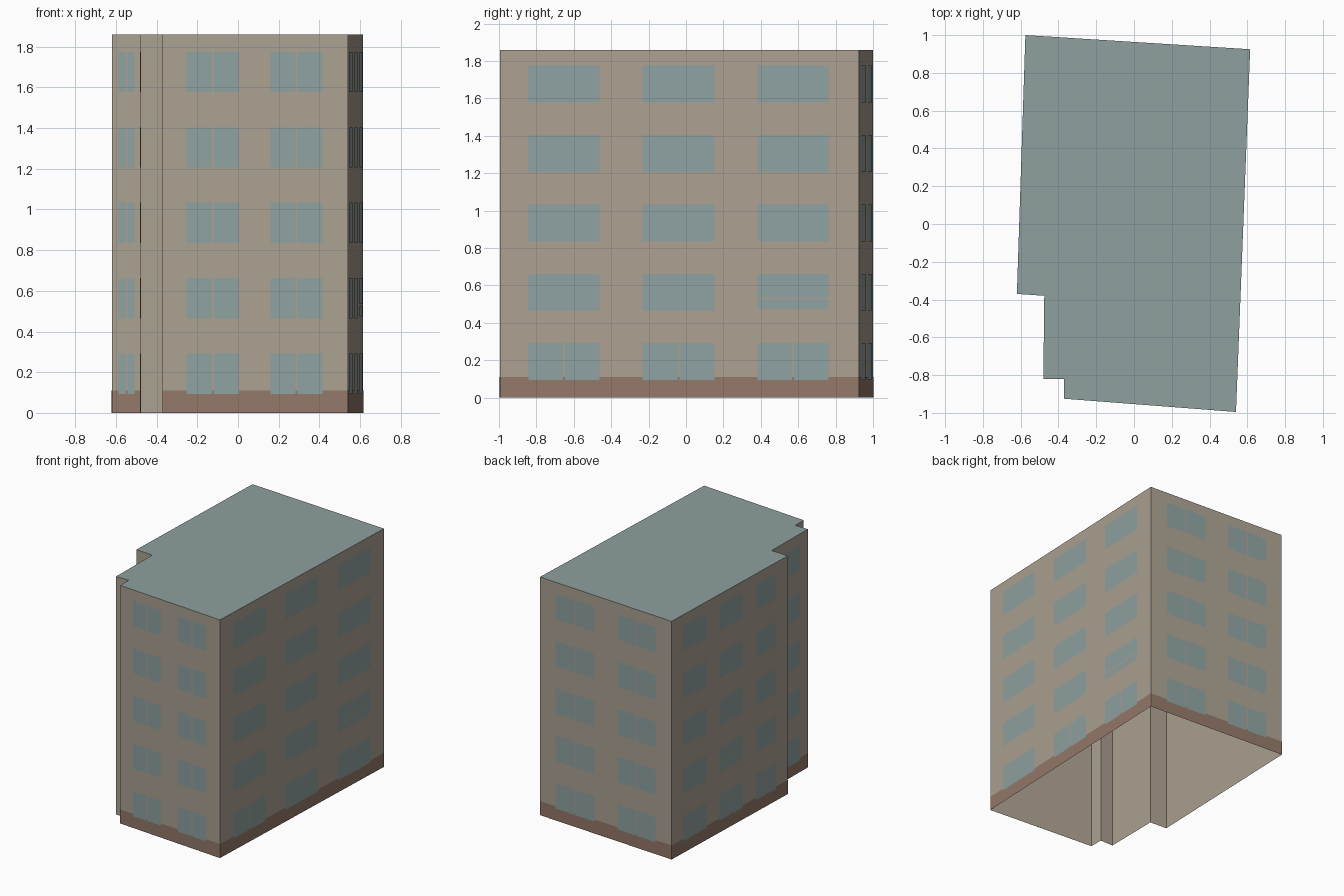
import bpy
import bmesh
from mathutils import Vector

cube = bpy.data.objects.get("Cube")
if cube:
    bpy.data.objects.remove(cube, do_unlink=True)

HEIGHT = 1.86
BASE_HEIGHT = 0.11
FLOOR_STEP = 0.371
WINDOW_HEIGHT = 0.197
FIRST_SILL = 0.094
GAP = 0.01


def material(name, rgb):
    """Flat material from 8-bit display values, stored as linear."""
    linear = [((c / 255 + 0.055) / 1.055) ** 2.4 for c in rgb]
    mat = bpy.data.materials.new(name)
    mat.use_nodes = True
    mat.diffuse_color = (*linear, 1)
    mat.node_tree.nodes["Principled BSDF"].inputs["Base Color"].default_value = (*linear, 1)
    return mat


WALL = material("beige wall", (172, 161, 146))
BASE = material("brown base", (148, 120, 105))
GLASS = material("blue grey glass", (143, 162, 161))
ROOF = material("grey green roof", (142, 161, 159))

# Footprint, counter-clockwise from the back left corner
CORNERS = [Vector(p) for p in [
    (-0.575, 1.0), (-0.62, -0.37), (-0.475, -0.38), (-0.48, -0.82),
    (-0.37, -0.82), (-0.37, -0.925), (0.54, -0.995), (0.615, 0.925)]]
WALLS = {
    name: (CORNERS[i], CORNERS[(i + 1) % len(CORNERS)])
    for i, name in enumerate(["left", "left_step", "recess", "pier_front",
                              "pier_side", "front", "right", "back"])}


def make_object(name, polygons, mat):
    bm = bmesh.new()
    for points in polygons:
        bm.faces.new([bm.verts.new(p) for p in points])
    bmesh.ops.remove_doubles(bm, verts=bm.verts, dist=0.0001)
    mesh = bpy.data.meshes.new(name)
    bm.to_mesh(mesh)
    bm.free()
    mesh.materials.append(mat)
    obj = bpy.data.objects.new(name, mesh)
    bpy.context.collection.objects.link(obj)
    return obj


def panel(wall, start, end, low, high, offset=0.0):
    """Upright rectangle on a wall; start and end are fractions of its length."""
    a, b = WALLS[wall]
    along = b - a
    out = Vector((along.y, -along.x)).normalized() * offset
    p, q = a + along * start + out, a + along * end + out
    return [(p.x, p.y, low), (q.x, q.y, low), (q.x, q.y, high), (p.x, p.y, high)]


# Shell, open underneath, and flat roof
make_object("walls", [panel(w, 0, 1, 0, HEIGHT) for w in WALLS], WALL)
make_object("roof", [[(c.x, c.y, HEIGHT) for c in CORNERS]], ROOF)

# Painted base band; the pier stays plain
make_object("base_band", [panel(w, 0, 1, 0, BASE_HEIGHT, 0.0015)
                          for w in WALLS if not w.startswith("pier")], BASE)

# Window columns: start and end along the wall, panes per window
COLUMNS = {
    "left": [(0.094, 0.30, 1), (0.41, 0.607, 1), (0.726, 0.897, 1)],
    "left_step": [(0.23, 0.77, 2)],
    "recess": [(0.25, 0.77, 1)],
    "front": [(0.13, 0.412, 2), (0.582, 0.863, 2)],
    "right": [(0.08, 0.277, 1), (0.397, 0.597, 1), (0.717, 0.915, 1)],
    "back": [(0.12, 0.415, 2), (0.59, 0.88, 2)],
}
# Windows on the second floor with a horizontal bar
BARRED = [("right", 2), ("left", 1)]

for wall, columns in COLUMNS.items():
    a, b = WALLS[wall]
    half_gap = GAP / (b - a).length / 2
    panes = []
    for index, (start, end, count) in enumerate(columns):
        for floor in range(5):
            low = FIRST_SILL + floor * FLOOR_STEP
            rows = [(low, low + WINDOW_HEIGHT)]
            if floor == 1 and (wall, index) in BARRED:
                bar = low + 0.065
                rows = [(low + 0.008, bar - GAP / 2), (bar + GAP / 2, low + WINDOW_HEIGHT)]
            # Ground floor side windows are split in two
            n = 2 if floor == 0 and wall in ("right", "left") else count
            step = (end - start) / n
            for k in range(n):
                p = start + k * step + (half_gap if k else 0)
                q = start + (k + 1) * step - (half_gap if k < n - 1 else 0)
                panes += [panel(wall, p, q, z0, z1, 0.003) for z0, z1 in rows]
    make_object(wall + "_windows", panes, GLASS)
